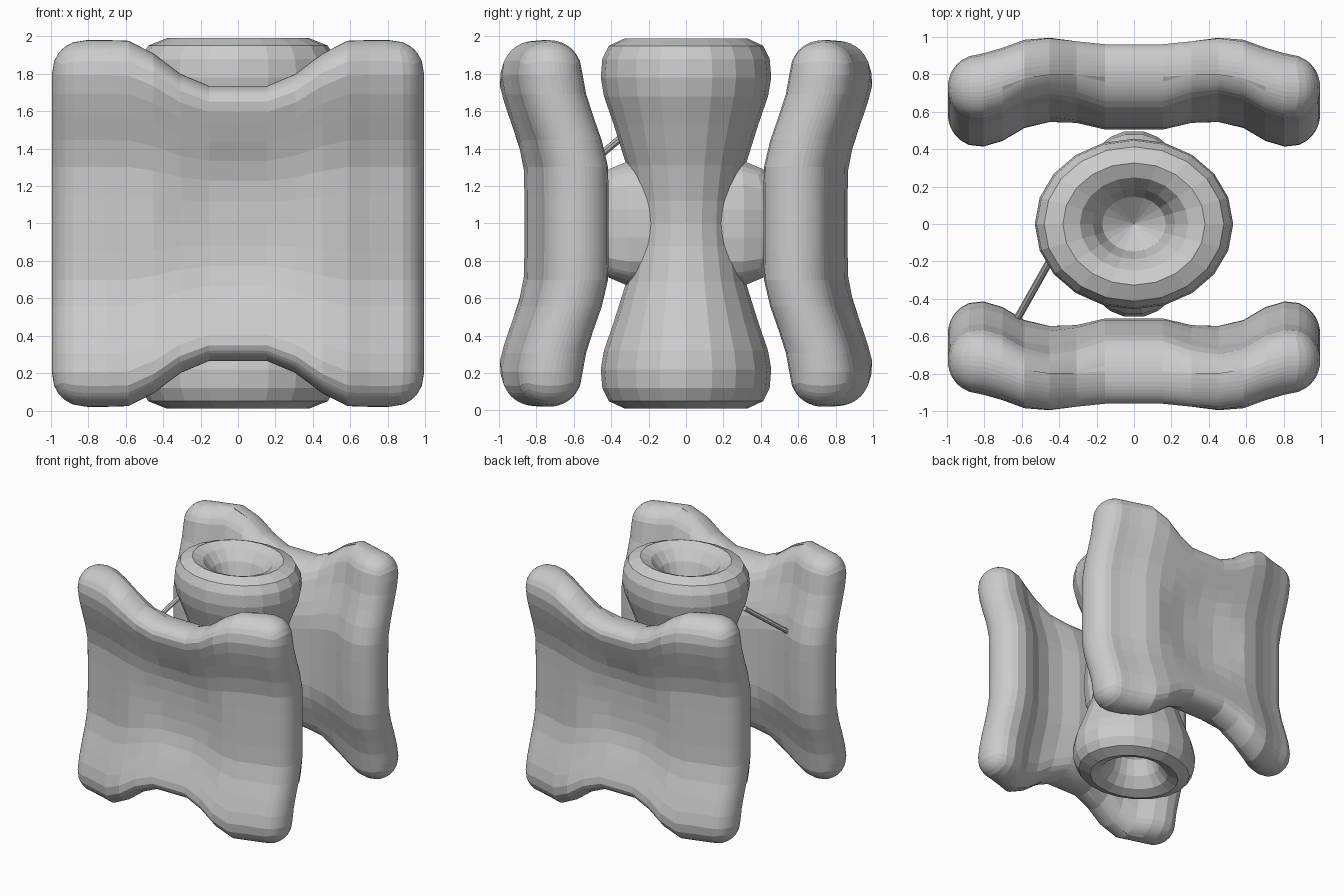
import bpy, bmesh, math
from mathutils import Vector

if "Cube" in bpy.data.objects:
    bpy.data.objects.remove(bpy.data.objects["Cube"])


def smooth(a, b, t):
    t = max(0.0, min(1.0, (t - a) / (b - a)))
    return t * t * (3 - 2 * t)


def make_object(name, bm):
    bmesh.ops.recalc_face_normals(bm, faces=bm.faces)
    me = bpy.data.meshes.new(name)
    bm.to_mesh(me)
    bm.free()
    ob = bpy.data.objects.new(name, me)
    bpy.context.collection.objects.link(ob)
    return ob


def rounded_box(half, radius, cuts):
    # Subdivided cube, denser near its rims, pushed onto a rounded box
    bm = bmesh.new()
    bmesh.ops.create_cube(bm, size=2)
    bmesh.ops.subdivide_edges(bm, edges=bm.edges[:], cuts=cuts, use_grid_fill=True)
    for v in bm.verts:
        p = Vector([math.sin(c * math.pi / 2) * h for c, h in zip(v.co, half)])
        core = Vector([max(-(h - radius), min(h - radius, c)) for c, h in zip(p, half)])
        d = p - core
        v.co = core + d.normalized() * radius if d.length > 1e-6 else p
    return bm


def saddle_panel(name, side):
    # Thick saddle: sides curl inward, top and bottom flare outward
    bm = rounded_box((0.995, 0.18, 0.98), 0.178, 19)
    for v in bm.verts:
        x, y, z = v.co
        ax = abs(x)
        z *= 0.75 + 0.25 * smooth(0.15, 0.62, ax)
        if y > 0:
            y -= 0.05 * (1 - smooth(0.15, 0.5, math.hypot(x, z)))
        elif y < -0.05:
            y += 0.04 * smooth(0.15, 0.35, ax) * (1 - smooth(0.5, 0.72, ax))
        out = 0.685 - 0.095 * smooth(0.48, 0.85, ax) + 0.14 * smooth(0.25, 0.83, abs(z))
        v.co = (x, side * (out + y), z + 1.0)
    return make_object(name, bm)


saddle_panel("front_panel", -1)
saddle_panel("back_panel", 1)

# Hourglass spool with a rounded rim and a funnel at each end
half_profile = [(0.32, 0.0), (0.33, 0.12), (0.37, 0.31), (0.45, 0.53), (0.51, 0.68),
                (0.53, 0.78), (0.52, 0.88), (0.48, 0.95), (0.38, 0.99), (0.29, 0.955),
                (0.22, 0.87), (0.17, 0.74), (0.0, 0.62)]
profile = [(r, 1 - h) for r, h in reversed(half_profile)] + \
          [(r, 1 + h) for r, h in half_profile[1:]]
bm = bmesh.new()
pts = [bm.verts.new((r, 0, z)) for r, z in profile]
edges = [bm.edges.new(pair) for pair in zip(pts, pts[1:])]
bmesh.ops.spin(bm, geom=pts + edges, axis=(0, 0, 1), cent=(0, 0, 0),
               angle=math.tau, steps=20)
bmesh.ops.remove_doubles(bm, verts=bm.verts, dist=0.0005)
for v in bm.verts:
    v.co.y *= 0.86
make_object("spool", bm)

# Rounded hub through the spool waist, reaching towards both panels
bm = rounded_box((0.23, 0.5, 0.34), 0.225, 6)
bmesh.ops.translate(bm, verts=bm.verts, vec=(0, 0, 1))
make_object("hub", bm)

# Thin strut from front panel to spool
a, b = Vector((-0.66, -0.57, 1.27)), Vector((-0.44, -0.18, 1.6))
bpy.ops.mesh.primitive_cylinder_add(vertices=8, radius=0.02, depth=(b - a).length,
                                    location=(a + b) / 2)
strut = bpy.context.object
strut.name = "strut"
strut.rotation_euler = (b - a).to_track_quat('Z', 'Y').to_euler()
